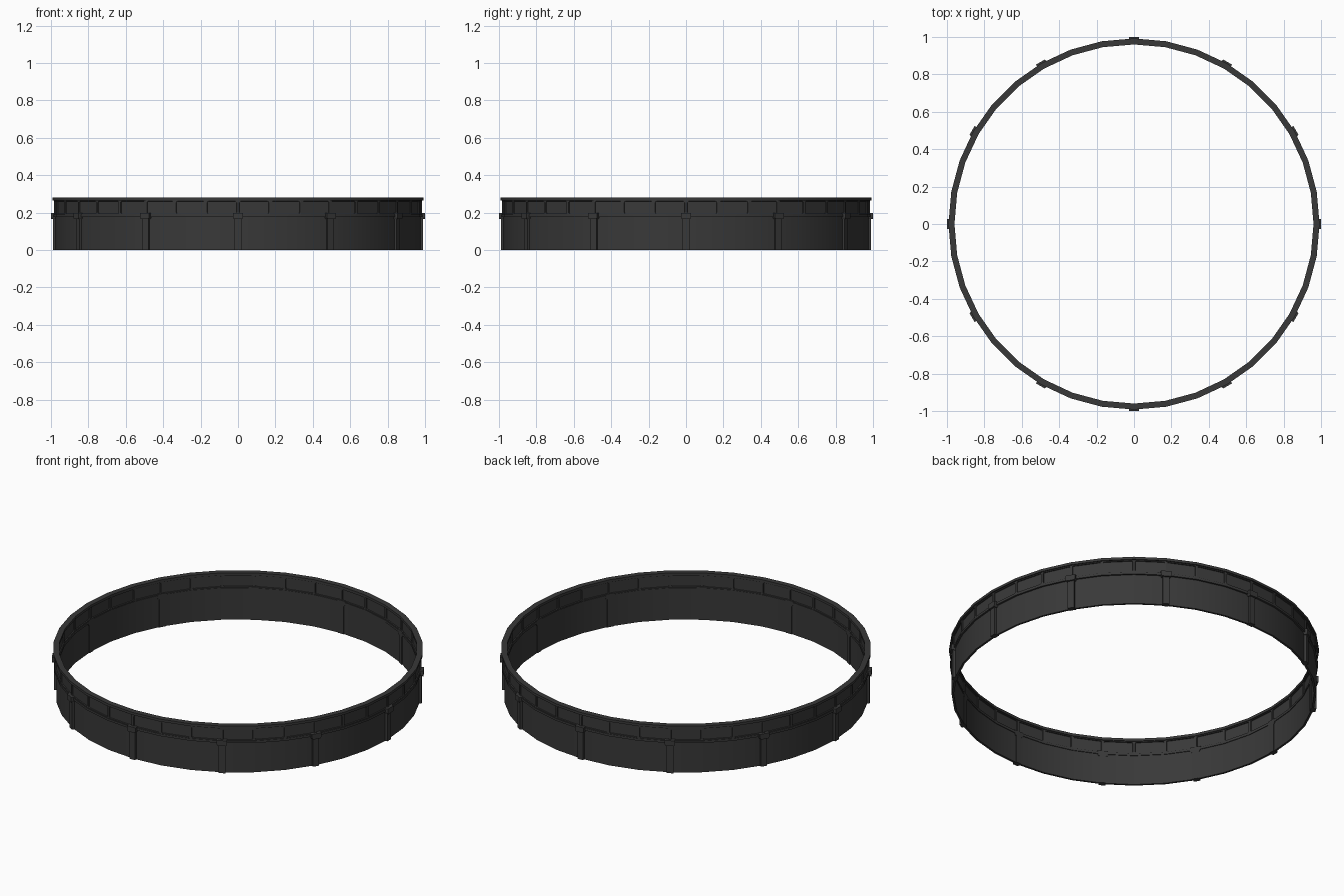
import bpy, bmesh
from math import sin, cos, pi

if "Cube" in bpy.data.objects:
    bpy.data.objects.remove(bpy.data.objects["Cube"])

SIDES = 36
POSTS = 12

metal = bpy.data.materials.new("dark grey metal")
metal.use_nodes = True
colour = (0.04, 0.04, 0.04, 1)
metal.diffuse_color = colour
metal.node_tree.nodes["Principled BSDF"].inputs["Base Color"].default_value = colour


def finish(name, bm, smooth=False):
    bmesh.ops.recalc_face_normals(bm, faces=bm.faces)
    mesh = bpy.data.meshes.new(name)
    bm.to_mesh(mesh)
    bm.free()
    mesh.materials.append(metal)
    obj = bpy.data.objects.new(name, mesh)
    bpy.context.collection.objects.link(obj)
    if smooth:
        bpy.ops.object.select_all(action="DESELECT")
        obj.select_set(True)
        bpy.context.view_layer.objects.active = obj
        bpy.ops.object.shade_smooth_by_angle(angle=pi / 6)
    return obj


def ring_mesh(inner, outer, low, high):
    """Revolve a rectangular section around the vertical axis."""
    bm = bmesh.new()
    section = [(inner, low), (outer, low), (outer, high), (inner, high)]
    loops = []
    for i in range(SIDES):
        a = 2 * pi * i / SIDES
        loops.append([bm.verts.new((r * cos(a), r * sin(a), z)) for r, z in section])
    for i in range(SIDES):
        a, b = loops[i], loops[(i + 1) % SIDES]
        for k in range(4):
            n = (k + 1) % 4
            bm.faces.new((a[k], b[k], b[n], a[n]))
    bmesh.ops.recalc_face_normals(bm, faces=bm.faces)
    return bm


def add_block(bm, angle, inner, outer, width, low, high, foot=None):
    """Radial block; foot is the width at its lower end."""
    foot = foot or width
    rows = []
    for z, w in ((low, foot), (high, width)):
        corners = [(inner, -w / 2), (outer, -w / 2), (outer, w / 2), (inner, w / 2)]
        rows.append([bm.verts.new((r * cos(angle) - t * sin(angle),
                                   r * sin(angle) + t * cos(angle), z))
                     for r, t in corners])
    a, b = rows
    bm.faces.new(a[::-1])
    bm.faces.new(b)
    for k in range(4):
        n = (k + 1) % 4
        bm.faces.new((a[k], a[n], b[n], b[k]))


# Plain lower wall, ledge and top rim
finish("lower_wall", ring_mesh(0.966, 0.978, 0, 0.18), True)
finish("ledge", ring_mesh(0.962, 0.988, 0.177, 0.19), True)
finish("top_rim", ring_mesh(0.96, 0.992, 0.265, 0.28), True)

# Parapet with a rounded recessed panel on each side of every segment
bm = ring_mesh(0.965, 0.985, 0.188, 0.267)
panels = [f for f in bm.faces if abs(f.normal.z) < 0.5]
bmesh.ops.inset_individual(bm, faces=panels, thickness=0.009)
for f in panels:
    f.smooth = True
corners = [v for f in panels for v in f.verts]
bmesh.ops.bevel(bm, geom=corners, offset=0.007, segments=2,
                profile=0.5, affect="VERTICES")
panels = [f for f in bm.faces if f.smooth and len(f.verts) > 8
          and max(v.co.z for v in f.verts) < 0.262]
bmesh.ops.inset_individual(bm, faces=panels, thickness=0.001, depth=-0.006)
for f in bm.faces:
    f.smooth = False
finish("panelled_parapet", bm)

# Posts through the wall, each with a flared capital
posts, capitals = bmesh.new(), bmesh.new()
for i in range(POSTS):
    a = 2 * pi * i / POSTS
    add_block(posts, a, 0.96, 0.99, 0.036, 0, 0.17)
    add_block(capitals, a, 0.96, 1.0, 0.056, 0.165, 0.175, 0.046)
    add_block(capitals, a, 0.96, 1.0, 0.056, 0.175, 0.197)
finish("posts", posts)
finish("post_capitals", capitals)
